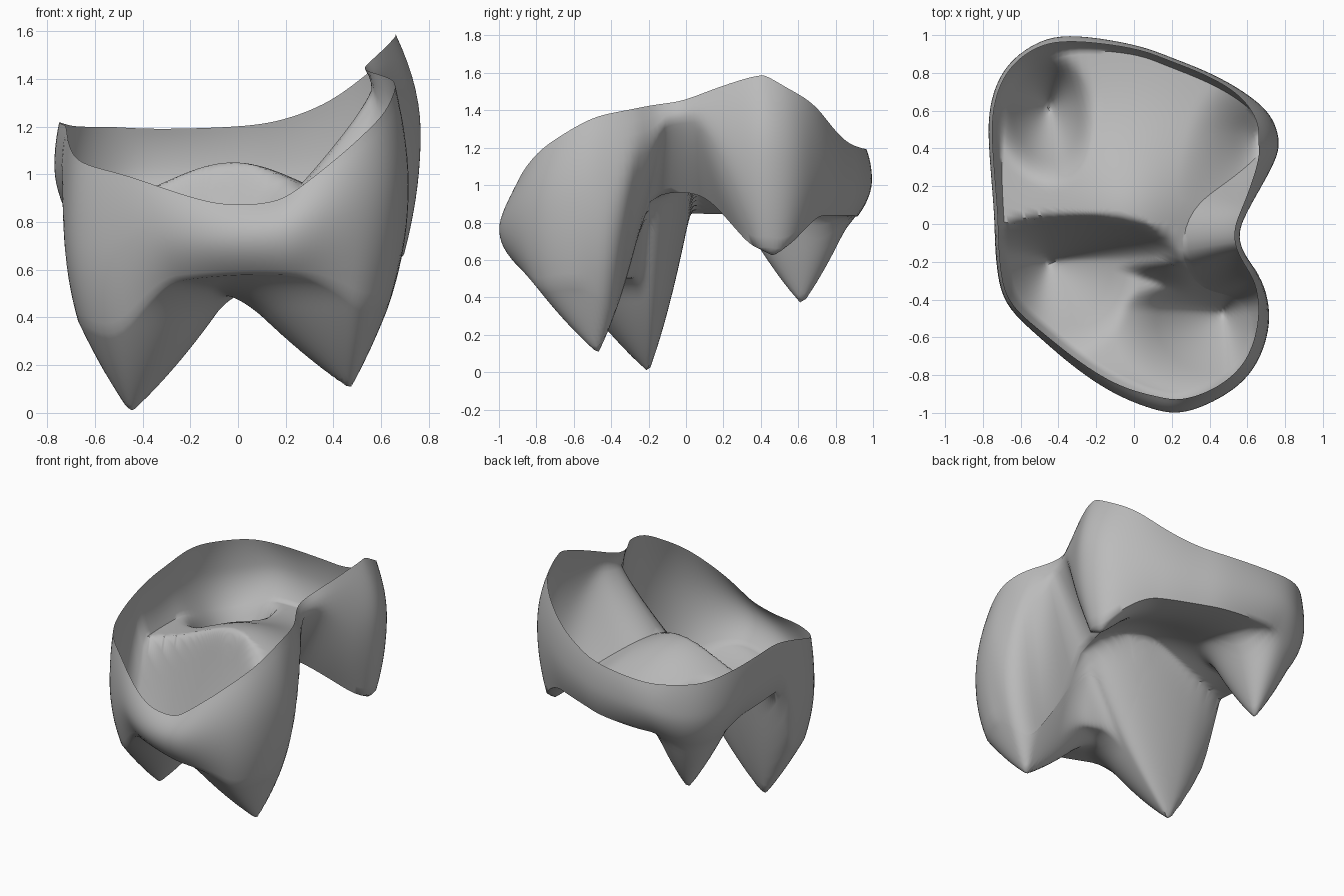
import bpy, bmesh, math
from mathutils import Vector

if "Cube" in bpy.data.objects:
    bpy.data.objects.remove(bpy.data.objects["Cube"])

# Outer outline: x, y, rim height, rim inset, bottom inset
OUTLINE = [
    (.77, .43, 1.585, .11, .07), (.72, .58, 1.525, .08, .06), (.58, .70, 1.44, .03, .05),
    (.40, .80, 1.31, .02, .05), (.20, .88, 1.23, .02, .05), (0, .95, 1.20, .02, .05),
    (-.35, 1.0, 1.19, .03, .08), (-.55, .94, 1.20, .02, .10), (-.70, .80, 1.20, .02, .09),
    (-.77, .58, 1.22, .02, .08), (-.76, .30, 1.21, .02, .06), (-.74, .05, 1.20, .02, .05),
    (-.73, -.20, 1.13, .02, .06), (-.68, -.42, 1.05, .02, .06), (-.50, -.60, 1.0, .03, .07),
    (-.30, -.77, .93, .04, .08), (-.10, -.90, .875, .05, .09), (.10, -.98, .88, .07, .09),
    (.25, -1.0, .93, .07, .09), (.42, -.94, 1.05, .06, .08), (.57, -.84, 1.17, .06, .07),
    (.67, -.70, 1.26, .06, .06), (.72, -.50, 1.36, .06, .08), (.68, -.30, 1.40, .04, .19),
    (.58, -.15, 1.43, .03, .31), (.56, -.03, 1.45, .03, .28), (.63, .12, 1.51, .04, .18),
    (.73, .30, 1.575, .08, .10)]

# Hollow roots: tip x, y, z, then steepness toward -x, +x, -y, +y
ROOTS = [(-.45, -.20, 0, 1.75, 1.15, 1.1, 3.3), (.47, -.47, .10, .86, 2.2, 1.1, 2.6),
         (-.45, .62, .36, 1.8, 2.4, 1.4, 1.75), (.66, .47, .62, 1.0, 1.5, .6, .9)]


def smooth(t):
    t = max(0, min(1, t))
    return t * t * (3 - 2 * t)


def floor_height(x, y):
    ridge = -.10 - .3 * x - .3 * x * x
    back = .83 + .22 * math.exp(-((x + .02) / .42) ** 2 - ((y - .05) / .45) ** 2)
    front = .50 + .08 * smooth((-y - .4) / .5)
    z = front + (back - front) * smooth((y - ridge + .18) / .2)
    for tx, ty, tz, left, right, near, far in ROOTS:
        dx, dy = x - tx, y - ty
        r = math.hypot(dx * (right if dx > 0 else left), dy * (far if dy > 0 else near))
        cone = tz + r * (.8 + .5 * r)
        h = max(0, .12 - abs(z - cone)) / .12          # rounded join
        z = min(z, cone) - h * h * .03
    return z


def outline_samples(sub):
    n = len(OUTLINE)
    for i in range(n):
        a, b, c, d = (Vector(OUTLINE[(i + k) % n]) for k in (-1, 0, 1, 2))
        for s in range(sub):
            t = s / sub
            yield .5 * (2 * b + (c - a) * t + (2 * a - 5 * b + 4 * c - d) * t * t
                        + (3 * b - a - 3 * c + d) * t ** 3)


samples = list(outline_samples(6))
n = len(samples)
# Soften the outline
for _ in range(6):
    samples = [(samples[i - 1] + 2 * samples[i] + samples[(i + 1) % n]) / 4 for i in range(n)]
bm = bmesh.new()
rings = []

# Wall: rim, outward bulge, rolled-in bottom, deep fold at the right notch
WALL, BULGE = 16, .45
normals = []
for i in range(n):
    p, q = samples[i - 3], samples[(i + 3) % n]
    tangent = Vector((q[0] - p[0], q[1] - p[1])).normalized()
    normals.append(Vector((-tangent.y, tangent.x)))
bottom = [Vector((s[0], s[1])) + m * s[4] for s, m in zip(samples, normals)]
for k in range(WALL + 1):
    v = k / WALL
    ring = []
    for s, m, b in zip(samples, normals, bottom):
        fold = smooth((s[4] - .1) / .15)
        start = BULGE * (1 - .6 * fold)
        if v < start:
            inset = s[3] * (1 - v / start) ** 2
        else:
            inset = s[4] * ((v - start) / (1 - start)) ** (2 - .8 * fold)
        p = Vector((s[0], s[1])) + m * inset
        ring.append(bm.verts.new((p.x, p.y, s[2] + (floor_height(*b) - s[2]) * v)))
    rings.append(ring)

# Floor with ridge and hollow roots
FLOOR = 44
centre = Vector((-.08, -.06))
for k in range(1, FLOOR):
    ring = []
    for b in bottom:
        p = b.lerp(centre, k / FLOOR)
        ring.append(bm.verts.new((p.x, p.y, floor_height(p.x, p.y))))
    rings.append(ring)
for upper, lower in zip(rings, rings[1:]):
    for i in range(n):
        j = (i + 1) % n
        bm.faces.new((upper[i], lower[i], lower[j], upper[j]))
hub = bm.verts.new((centre.x, centre.y, floor_height(*centre)))
for i in range(n):
    bm.faces.new((rings[-1][i], hub, rings[-1][(i + 1) % n]))

mesh = bpy.data.meshes.new("hollow_shell")
bm.to_mesh(mesh)
bm.free()
shell = bpy.data.objects.new("hollow_shell", mesh)
bpy.context.collection.objects.link(shell)
grey = bpy.data.materials.new("plain grey")
grey.diffuse_color = (.5, .5, .5, 1)
grey.use_nodes = True
grey.node_tree.nodes["Principled BSDF"].inputs["Base Color"].default_value = grey.diffuse_color
mesh.materials.append(grey)
bpy.context.view_layer.objects.active = shell
shell.select_set(True)
bpy.ops.object.shade_smooth_by_angle(angle=math.radians(60))
